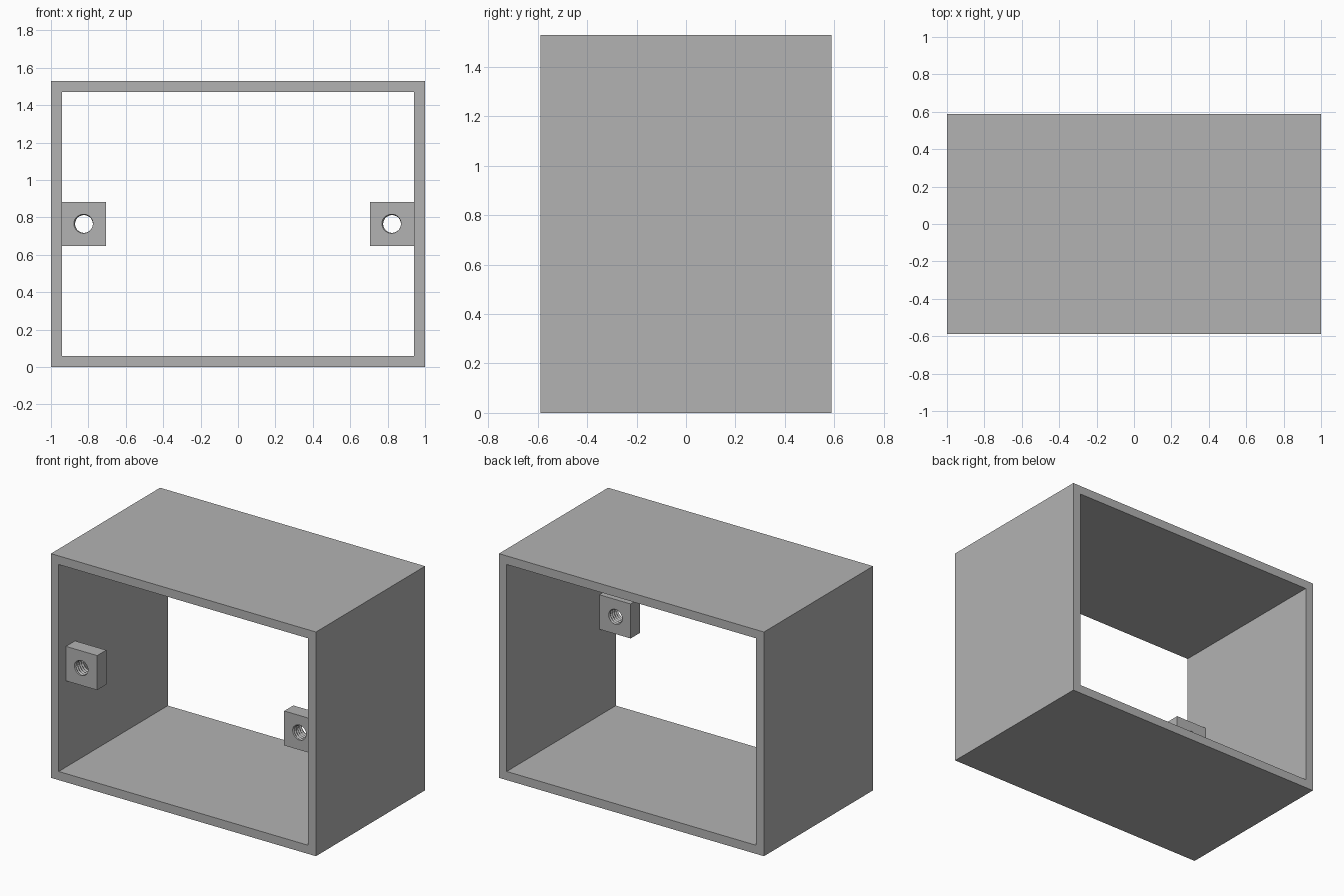
import bpy, bmesh, math
from mathutils import Vector

if "Cube" in bpy.data.objects:
    bpy.data.objects.remove(bpy.data.objects["Cube"])

# Overall sizes
MM = 2 / 102
WIDTH, DEPTH, HEIGHT, WALL = 102 * MM, 60 * MM, 78 * MM, 3 * MM
BLOCK, BLOCK_DEPTH, INSET = 12 * MM, 5 * MM, 4 * MM
MINOR, MAJOR, PITCH = 0.047, 0.055, 0.02

grey = bpy.data.materials.new("plain grey")
grey.use_nodes = True
colour = (0.45, 0.45, 0.45, 1)
grey.diffuse_color = colour
grey.node_tree.nodes["Principled BSDF"].inputs["Base Color"].default_value = colour


def finish(name, bm):
    bmesh.ops.recalc_face_normals(bm, faces=bm.faces)
    mesh = bpy.data.meshes.new(name)
    bm.to_mesh(mesh)
    bm.free()
    mesh.materials.append(grey)
    obj = bpy.data.objects.new(name, mesh)
    bpy.context.collection.objects.link(obj)
    return obj


def make_frame():
    """Rectangular ring extruded from front to back."""
    bm = bmesh.new()

    def loop(inset):
        x, z = WIDTH / 2 - inset, HEIGHT / 2 - inset
        return [bm.verts.new((sx * x, -DEPTH / 2, HEIGHT / 2 + sz * z))
                for sx, sz in ((-1, -1), (1, -1), (1, 1), (-1, 1))]

    outer, inner = loop(0), loop(WALL)
    faces = [bm.faces.new((outer[i], outer[i - 3], inner[i - 3], inner[i]))
             for i in range(4)]
    ring = bmesh.ops.extrude_face_region(bm, geom=faces, use_keep_orig=True)
    moved = [v for v in ring["geom"] if isinstance(v, bmesh.types.BMVert)]
    bmesh.ops.translate(bm, vec=Vector((0, DEPTH, 0)), verts=moved)
    return finish("box_frame", bm)


def make_thread_cutter():
    """Screw-shaped cutter whose radius follows a helical ridge."""
    bm = bmesh.new()
    sides, per_turn = 32, 8
    length = BLOCK_DEPTH + 2 * PITCH
    count = int(length / PITCH * per_turn)
    rings = []
    for j in range(count + 1):
        y = -length / 2 + length * j / count
        ring = []
        for i in range(sides):
            phase = (y / PITCH + i / sides) % 1
            r = MINOR + (MAJOR - MINOR) * abs(2 * phase - 1)
            a = math.tau * i / sides
            ring.append(bm.verts.new((r * math.cos(a), y, r * math.sin(a))))
        rings.append(ring)
    for low, high in zip(rings, rings[1:]):
        for i in range(sides):
            bm.faces.new((low[i - 1], low[i], high[i], high[i - 1]))
    bm.faces.new(rings[0])
    bm.faces.new(rings[-1])
    bmesh.ops.triangulate(bm, faces=bm.faces)
    cutter = finish("thread_cutter", bm)
    cutter.hide_render = True
    return cutter


def make_block():
    """Small square block with the threaded hole cut through it."""
    bm = bmesh.new()
    bmesh.ops.create_cube(bm, size=1)
    bmesh.ops.scale(bm, vec=(BLOCK, BLOCK_DEPTH, BLOCK), verts=bm.verts)
    block = finish("right_screw_block", bm)
    cutter = make_thread_cutter()
    cut = block.modifiers.new("threaded hole", "BOOLEAN")
    cut.operation, cut.solver, cut.object = "DIFFERENCE", "EXACT", cutter
    # Bake the hole so that no cutter stays behind
    graph = bpy.context.evaluated_depsgraph_get()
    baked = bpy.data.meshes.new_from_object(block.evaluated_get(graph))
    block.modifiers.clear()
    block.data = baked
    bpy.data.objects.remove(cutter)
    return block


make_frame()

# Screw blocks on both side walls, just behind the front opening
right = make_block()
left = right.copy()
left.name = "left_screw_block"
bpy.context.collection.objects.link(left)
for block, side in ((right, -1), (left, 1)):
    block.location = (side * (WIDTH / 2 - WALL - BLOCK / 2),
                      -DEPTH / 2 + INSET + BLOCK_DEPTH / 2, HEIGHT / 2)
